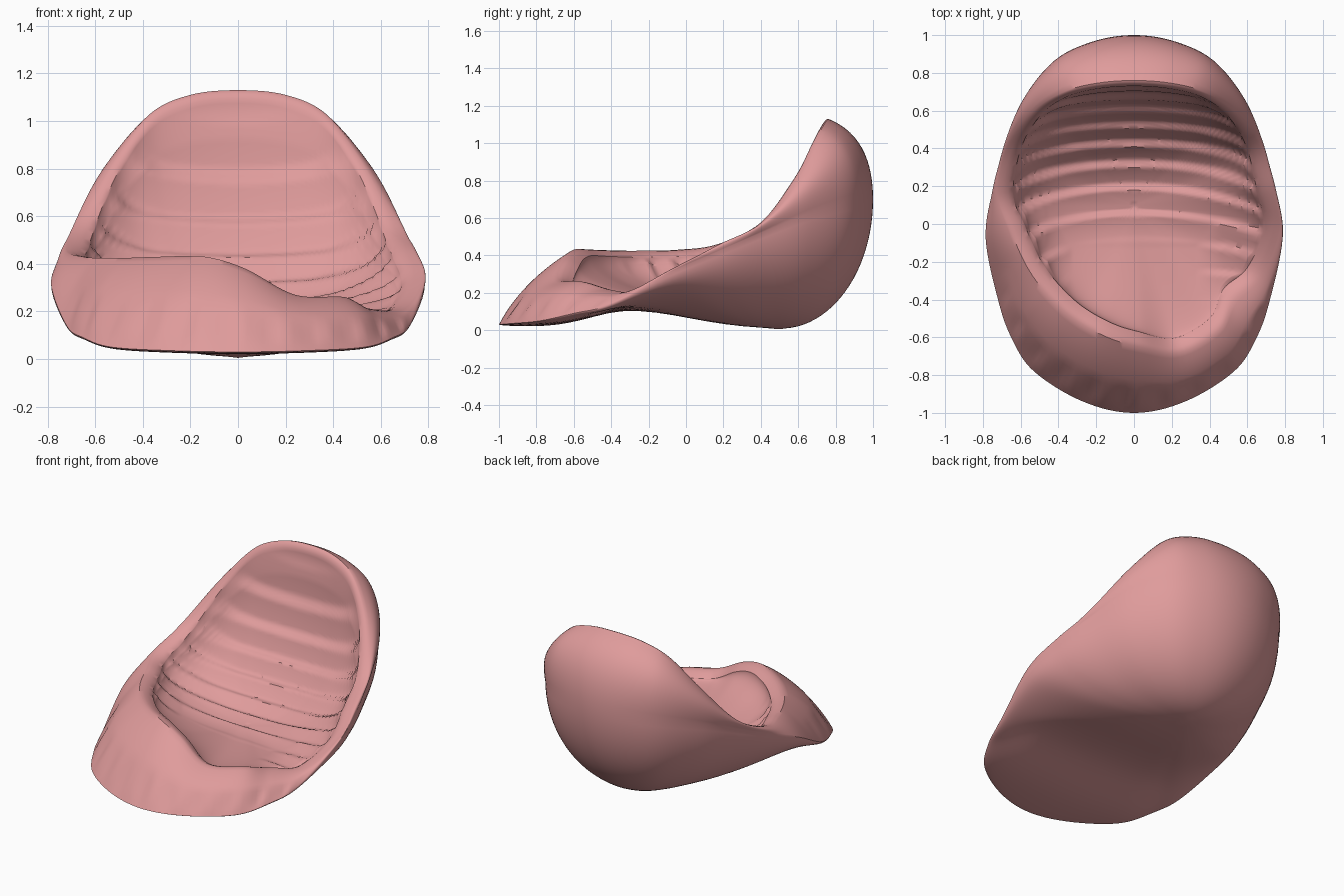
import bpy, bmesh, math
from mathutils import Vector as V

if "Cube" in bpy.data.objects:
    bpy.data.objects.remove(bpy.data.objects["Cube"])

SUB = 8

# half of the widest outline, back to front
edge_half = [V(p) for p in [
    (0, 1, .7), (.22, .965, .7), (.42, .86, .68), (.58, .65, .62), (.68, .4, .52),
    (.75, .17, .42), (.785, -.08, .31), (.72, -.4, .14), (.65, -.6, .09),
    (.53, -.78, .05), (.27, -.94, .035), (0, -1, .03)]]
# crest of the opening: right side low at the front, left side raised
rim_right = [V(p) for p in [
    (0, .76, 1.13), (.2, .745, 1.11), (.37, .7, 1.03), (.53, .6, .83), (.665, .41, .58),
    (.735, .17, .455), (.765, -.04, .34), (.67, -.27, .215), (.53, -.4, .215),
    (.45, -.56, .26), (.24, -.68, .27), (.03, -.65, .38)]]
rim_left = [V(p) for p in [
    (-.14, -.6, .43), (-.32, -.5, .43), (-.47, -.36, .425), (-.57, -.22, .425),
    (-.65, -.04, .43), (-.72, .17, .46)]]


def mirror(p):
    return V((-p.x, p.y, p.z))


def smooth_loop(keys):
    """Closed Catmull-Rom curve through the keys."""
    n, out = len(keys), []
    for i in range(n):
        a, b, c, d = (keys[(i + k) % n] for k in (-1, 0, 1, 2))
        for j in range(SUB):
            t = j / SUB
            out.append(.5 * (2 * b + (c - a) * t + (2 * a - 5 * b + 4 * c - d) * t * t
                             + (3 * b - a - 3 * c + d) * t ** 3))
    return out


def clamp(v):
    return max(0.0, min(1.0, v))


def saw(u):
    """Soft sawtooth for folds."""
    u %= 1.0
    return u / .75 if u < .75 else (1 - u) / .25


edge = smooth_loop(edge_half + [mirror(p) for p in edge_half[-2:0:-1]])
rim = smooth_loop(rim_right + rim_left + [mirror(p) for p in rim_right[4:0:-1]])
N = len(edge)
base = V((0, .5, .005))
floor = V((0, .1, .17))
rings = []

# underside: quarter-ellipse sweep with an arched instep
for k in range(1, 24):
    a = k / 24 * math.pi / 2
    f, g = math.sin(a), 1 - math.cos(a)
    ring = []
    for e in edge:
        p = base.lerp(e, f)
        p.z = base.z + (e.z - base.z) * g
        w = .45 if p.y > -.3 else .3
        p.z += .095 * math.exp(-((p.y + .3) / w) ** 2) * (1 - f ** 8)
        ring.append(p)
    rings.append(ring)

# outer wall and pleated front flare, from the outline up to the crest
for k in range(15):
    t = k / 14
    ring = []
    for e, r in zip(edge, rim):
        back = clamp((e.y - .3) / .6)
        front = clamp((-.3 - e.y) / .3)
        out = V((e.x, e.y, 0)).normalized()
        c = (e + r) / 2 + (out + V((0, 0, 1))) * (.02 + .1 * back + .035 * front)
        p = e * (1 - t) ** 2 + c * 2 * t * (1 - t) + r * t * t
        fold = saw(math.atan2(e.x, -e.y) * 16 / math.pi)
        p.z -= .024 * front * fold * math.sin(math.pi * clamp(t / .5))
        ring.append(p)
    rings.append(ring)

# rolled lip
lip = []
for r in rim:
    d = .03 + .05 * clamp((.7 - r.y) / .4)
    inward = V((floor.x - r.x, floor.y - r.y, 0)).normalized()
    lip.append(r + inward * d - V((0, 0, .035)))
for t in (.33, .67):
    rings.append([r.lerp(q, t) + V((0, 0, .008)) for r, q in zip(rim, lip)])

# ribbed hollow: quarter-ellipse bowl with stepped cross folds
focus = V((0, .1, .75))
for k in range(70):
    a = (1 - k / 70) * math.pi / 2
    f, g = math.sin(a), 1 - math.cos(a)
    ring = []
    for q in lip:
        p = floor.lerp(q, f)
        p.z = floor.z + (q.z - floor.z) * g
        u = (p.y + .15 * p.x ** 2 + .4 * p.z) / .145
        # the front of the floor stays smooth, the walls keep their folds
        amount = max(clamp((p.y + .12) / .2), clamp((abs(p.x) - .33) / .15))
        amount *= clamp(k / 8) * clamp((p.y + .45) / .2)
        p += (focus - p).normalized() * .024 * amount * saw(u)
        ring.append(p)
    rings.append(ring)

# one closed skin
bm = bmesh.new()
loops = [[bm.verts.new(p) for p in ring] for ring in rings]
for lo, hi in zip(loops, loops[1:]):
    for i in range(N):
        j = (i + 1) % N
        bm.faces.new((lo[i], lo[j], hi[j], hi[i]))
for loop, centre in ((loops[0], base), (loops[-1], floor)):
    tip = bm.verts.new(centre)
    for i in range(N):
        bm.faces.new((loop[i], loop[(i + 1) % N], tip))
bmesh.ops.recalc_face_normals(bm, faces=bm.faces)

mesh = bpy.data.meshes.new("ribbed_shell")
bm.to_mesh(mesh)
bm.free()
pink = bpy.data.materials.new("soft pink")
pink.diffuse_color = (.74, .33, .33, 1)
pink.use_nodes = True
pink.node_tree.nodes["Principled BSDF"].inputs["Base Color"].default_value = pink.diffuse_color
mesh.materials.append(pink)
shell = bpy.data.objects.new("ribbed_shell", mesh)
bpy.context.collection.objects.link(shell)
bpy.context.view_layer.objects.active = shell
shell.select_set(True)
bpy.ops.object.shade_smooth_by_angle(angle=math.radians(40))
